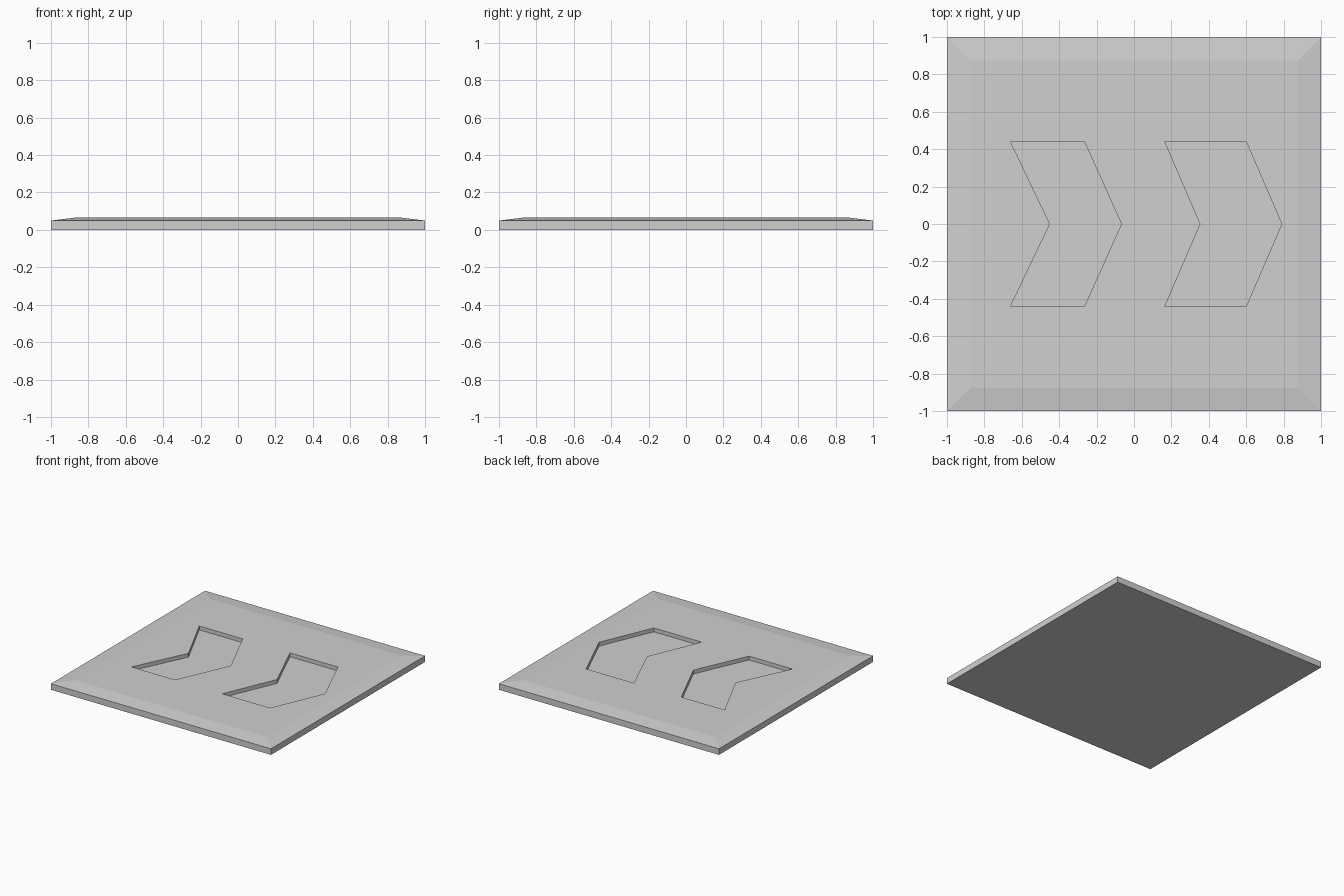
import bpy
import bmesh

cube = bpy.data.objects.get("Cube")
if cube:
    bpy.data.objects.remove(cube, do_unlink=True)

RIM, TOP, FLOOR = 0.05, 0.065, 0.033

# Single light grey finish
grey = bpy.data.materials.new("light_grey")
grey.use_nodes = True
colour = (0.63, 0.63, 0.63, 1)
grey.diffuse_color = colour
grey.node_tree.nodes["Principled BSDF"].inputs["Base Color"].default_value = colour


def loft(name, rings):
    """Closed solid through matching outlines, given as (points, height)."""
    bm = bmesh.new()
    loops = [[bm.verts.new((x, y, z)) for x, y in pts] for pts, z in rings]
    bm.faces.new(loops[0][::-1])
    bm.faces.new(loops[-1])
    for low, high in zip(loops, loops[1:]):
        for i in range(len(low)):
            j = (i + 1) % len(low)
            bm.faces.new((low[i], low[j], high[j], high[i]))
    bmesh.ops.recalc_face_normals(bm, faces=bm.faces)
    mesh = bpy.data.meshes.new(name)
    bm.to_mesh(mesh)
    bm.free()
    mesh.materials.append(grey)
    obj = bpy.data.objects.new(name, mesh)
    bpy.context.collection.objects.link(obj)
    return obj


def square(r):
    return [(-r, -r), (r, -r), (r, r), (-r, r)]


def chevron(tail, notch, shoulder, tip, half=0.44):
    return [(tail, -half), (shoulder, -half), (tip, 0),
            (shoulder, half), (tail, half), (notch, 0)]


# Square tile with a shallow sloped border
tile = loft("floor_tile", [(square(1), 0), (square(1), RIM), (square(0.875), TOP)])

# Two recessed arrows pointing to +x
arrows = {
    "rear_arrow_cutter": chevron(-0.66, -0.45, -0.265, -0.067),
    "front_arrow_cutter": chevron(0.165, 0.355, 0.6, 0.79),
}
for name, outline in arrows.items():
    cutter = loft(name, [(outline, FLOOR), (outline, TOP + 0.1)])
    cutter.hide_render = True
    cutter.hide_set(True)
    cutter.display_type = 'WIRE'
    cut = tile.modifiers.new(name, 'BOOLEAN')
    cut.operation = 'DIFFERENCE'
    cut.solver = 'EXACT'
    cut.object = cutter
